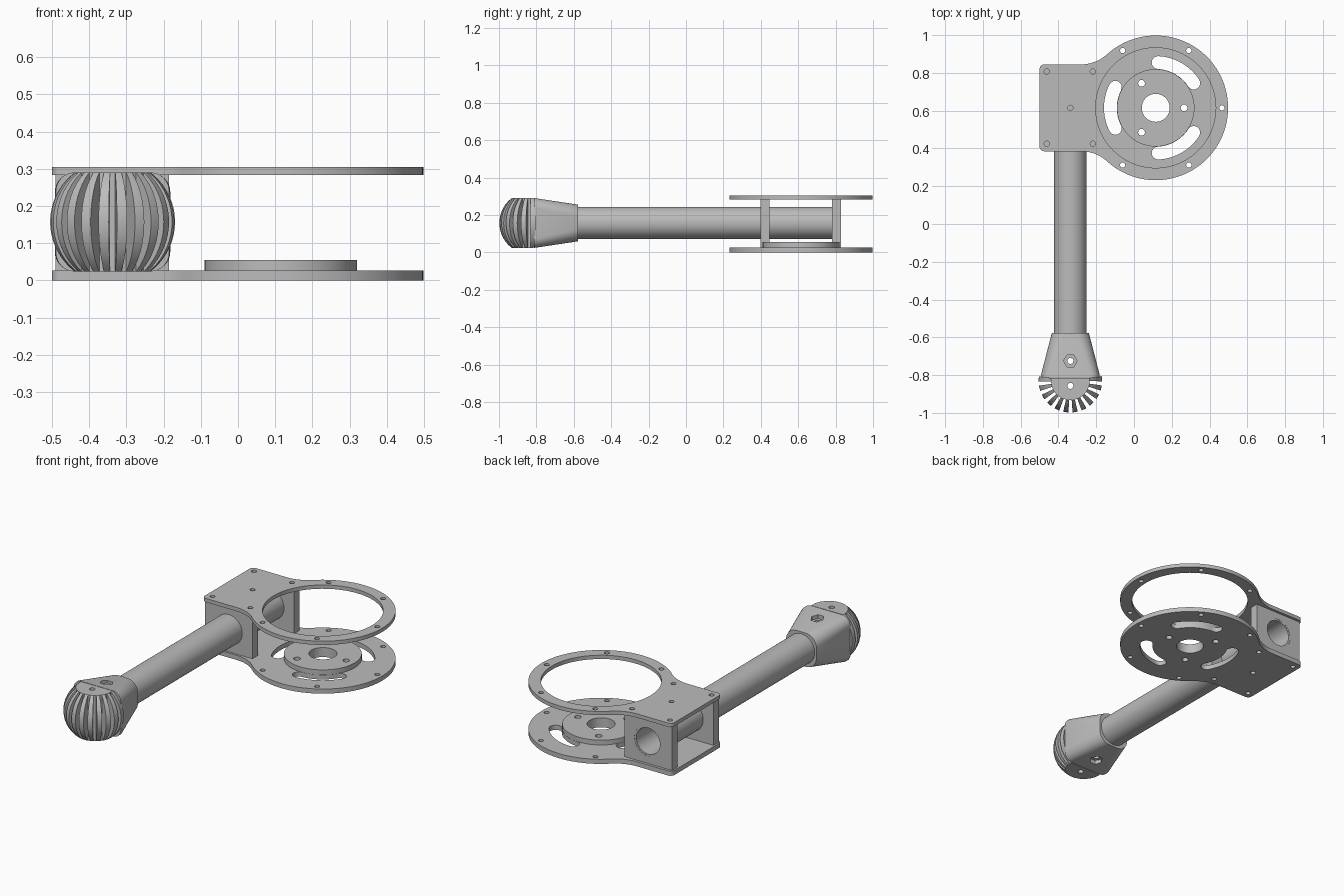
import bpy, bmesh, math
from math import cos, sin, radians
from mathutils import Vector

cube = bpy.data.objects.get("Cube")
if cube:
    bpy.data.objects.remove(cube, do_unlink=True)

grey = bpy.data.materials.new("machined_grey")
grey.use_nodes = True
colour = (0.5, 0.5, 0.5, 1)
grey.diffuse_color = colour
grey.node_tree.nodes["Principled BSDF"].inputs["Base Color"].default_value = colour

DISC = (0.115, 0.615)     # centre of the round mount
AXIS_X, AXIS_Z = -0.337, 0.157   # tube axis
DISC_R = 0.383


def finish(name, mesh):
    mesh.materials.clear()
    mesh.materials.append(grey)
    obj = bpy.data.objects.new(name, mesh)
    bpy.context.collection.objects.link(obj)
    bpy.ops.object.select_all(action='DESELECT')
    obj.select_set(True)
    bpy.context.view_layer.objects.active = obj
    bpy.ops.object.shade_smooth_by_angle(angle=radians(30))
    return obj


def baked(obj):
    """Mesh of an object with its modifiers or curve settings applied."""
    bpy.context.view_layer.update()
    graph = bpy.context.evaluated_depsgraph_get()
    mesh = bpy.data.meshes.new_from_object(obj.evaluated_get(graph))
    bpy.data.objects.remove(obj, do_unlink=True)
    return mesh


def arc(c, r, a0, a1, n=16):
    return [(c[0] + r * cos(radians(a0 + (a1 - a0) * i / n)),
             c[1] + r * sin(radians(a0 + (a1 - a0) * i / n))) for i in range(n + 1)]


def circle(c, r, n=24):
    return arc(c, r, 0, 360, n)[:-1]


def polar(r, a):
    return (DISC[0] + r * cos(radians(a)), DISC[1] + r * sin(radians(a)))


def sheet(name, loops, low, high, upright=False):
    """Extrude an outline with holes along z, or along y when upright."""
    curve = bpy.data.curves.new(name, 'CURVE')
    curve.dimensions, curve.fill_mode = '2D', 'BOTH'
    curve.extrude = (high - low) / 2
    for pts in loops:
        s = curve.splines.new('POLY')
        s.points.add(len(pts) - 1)
        for p, q in zip(s.points, pts):
            p.co = (q[0], q[1], 0, 1)
        s.use_cyclic_u = True
    tmp = bpy.data.objects.new(name, curve)
    bpy.context.collection.objects.link(tmp)
    obj = finish(name, baked(tmp))
    mid = (low + high) / 2
    obj.location = (0, mid, 0) if upright else (0, 0, mid)
    if upright:
        obj.rotation_euler.x = math.pi / 2
    return obj


def loft(name, rings):
    bm = bmesh.new()
    rows = [[bm.verts.new(p) for p in ring] for ring in rings]
    n = len(rows[0])
    for a, b in zip(rows, rows[1:]):
        for i in range(n):
            j = (i + 1) % n
            bm.faces.new((a[i], a[j], b[j], b[i]))
    bm.faces.new(rows[0][::-1])
    bm.faces.new(rows[-1])
    bmesh.ops.recalc_face_normals(bm, faces=bm.faces)
    mesh = bpy.data.meshes.new(name)
    bm.to_mesh(mesh)
    bm.free()
    return mesh


def drilled(name, mesh, drills):
    """Cut vertical holes given as (y, radius, sides, low z, high z)."""
    obj = bpy.data.objects.new(name, mesh)
    bpy.context.collection.objects.link(obj)
    cutters = []
    for y, r, n, low, high in drills:
        rings = [[(px, py, z) for px, py in circle((AXIS_X, y), r, n)] for z in (low, high)]
        cutter = bpy.data.objects.new("hole_cutter", loft("hole_cutter", rings))
        cutter.hide_render = True
        bpy.context.collection.objects.link(cutter)
        mod = obj.modifiers.new("hole", 'BOOLEAN')
        mod.operation, mod.solver, mod.object = 'DIFFERENCE', 'EXACT', cutter
        cutters.append(cutter)
    result = baked(obj)
    for c in cutters:
        bpy.data.objects.remove(c, do_unlink=True)
    return finish(name, result)


# Plate outline: rounded rectangle blended into the disc by tangent fillets
def plate_outline():
    half, dx = 0.23, 0.395
    r = (dx ** 2 + half ** 2 - DISC_R ** 2) / (2 * (DISC_R - half))
    fx, fy = DISC[0] - dx, half + r
    turn = math.degrees(math.atan2(fy, dx))
    x0, c, y = -0.5, 0.025, DISC[1]
    pts = arc((x0 + c, y + half - c), c, 180, 90, 6)
    pts += arc((fx, y + fy), r, -90, -turn)
    pts += arc(DISC, DISC_R, 180 - turn, turn - 180, 80)[1:]
    pts += arc((fx, y - fy), r, turn, 90)[1:]
    return pts + arc((x0 + c, y - half + c), c, 270, 180, 6)


def slot(a):
    mid, w, span = 0.24, 0.034, 27
    return (arc(DISC, mid + w, a - span, a + span)
            + arc(polar(mid, a + span), w, a + span, a + span + 180, 8)[1:]
            + arc(DISC, mid - w, a + span, a - span)[1:]
            + arc(polar(mid, a - span), w, a - span + 180, a - span + 360, 8)[1:-1])


screws = [circle((x, y), 0.014, 16) for x in (-0.462, -0.218) for y in (0.425, 0.807)]
screws.append(circle((AXIS_X, DISC[1]), 0.014, 16))
screws += [circle(polar(0.35, a), 0.014, 16) for a in (0, 60, 120, 240, 300)]
hub_holes = [circle(DISC, 0.074, 40)]
hub_holes += [circle(polar(0.15, a), 0.018, 16) for a in (0, 120, 240)]

# Bracket plates and raised hub
sheet("bottom_plate", [plate_outline()] + screws + hub_holes
      + [slot(a) for a in (60, 180, 300)], 0, 0.027)
sheet("top_plate", [plate_outline(), circle(DISC, 0.318, 80)] + screws, 0.283, 0.305)
sheet("hub_disc", [circle(DISC, 0.205, 64)] + hub_holes, 0.027, 0.055)

# Upright walls that clamp the tube
axis = (AXIS_X, AXIS_Z)
wall = [(-0.49, 0.027), (-0.185, 0.027), (-0.185, 0.283), (-0.49, 0.283)]
for name, y in (("front_wall", 0.397), ("back_wall", 0.78)):
    sheet(name, [wall, circle(axis, 0.0865, 48)], y, y + 0.05, upright=True)

# Hollow arm tube
sheet("arm_tube", [circle(axis, 0.0865, 48), circle(axis, 0.076, 48)], -0.62, 0.829, upright=True)


# Flared socket with a recessed bolt hole on both sides
def rounded_ring(y, hx, hz, r):
    pts = []
    for sx, sz, a in ((1, 1, 0), (-1, 1, 90), (-1, -1, 180), (1, -1, 270)):
        pts += arc((AXIS_X + sx * (hx - r), AXIS_Z + sz * (hz - r)), r, a, a + 90, 8)
    return [(x, y, z) for x, z in pts]


BOLT_Y = -0.725
drilled("flared_socket",
        loft("flared_socket", [rounded_ring(-0.577, 0.098, 0.098, 0.07),
                               rounded_ring(-0.797, 0.155, 0.131, 0.05),
                               rounded_ring(-0.812, 0.152, 0.133, 0.05)]),
        [(BOLT_Y, 0.016, 20, -0.1, 0.4),
         (BOLT_Y, 0.036, 6, 0.258, 0.4), (BOLT_Y, 0.036, 6, -0.1, 0.056)])

# Ribbed ball tip: flat-topped sphere with vertical grooves
BALL_Y, BALL_R, CUT, CORE = -0.83, 0.168, 0.133, 0.102
PITCH, RIB = 17, 9.5


def ribbed_ring(h):
    outer = math.sqrt(BALL_R ** 2 - h ** 2)
    pts = []
    for i in range(12):
        a = 172 + PITCH * i
        for r, da in ((CORE, 0), (outer, 0), (outer, RIB / 2), (outer, RIB), (CORE, RIB)):
            pts.append((AXIS_X + r * cos(radians(a + da)),
                        BALL_Y + r * sin(radians(a + da)), AXIS_Z + h))
    return pts


steps = 16
heights = [-CUT + 2 * CUT * i / steps for i in range(steps + 1)]
drilled("ribbed_ball_tip", loft("ribbed_ball_tip", [ribbed_ring(h) for h in heights]),
        [(-0.857, 0.016, 20, -0.1, 0.4)])
